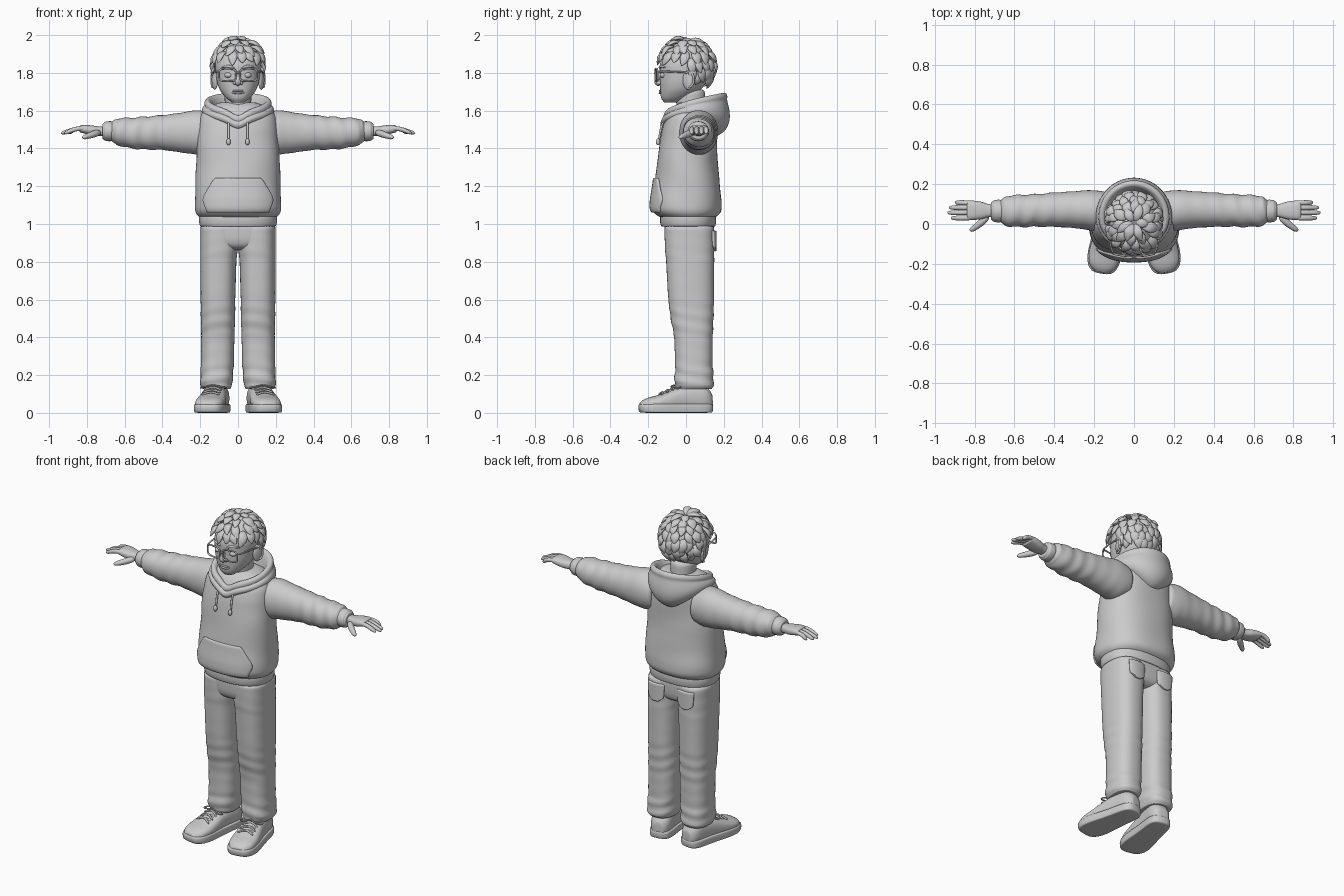
import bpy, bmesh, math, random
from mathutils import Vector, Matrix

random.seed(4)
if "Cube" in bpy.data.objects:
    bpy.data.objects.remove(bpy.data.objects["Cube"])

clay = bpy.data.materials.new("grey_clay")
clay.use_nodes = True
clay.diffuse_color = (0.6, 0.6, 0.6, 1)
clay.node_tree.nodes["Principled BSDF"].inputs["Base Color"].default_value = (0.6, 0.6, 0.6, 1)
clay.node_tree.nodes["Principled BSDF"].inputs["Roughness"].default_value = 0.8


def build(name, shells, mirror=False, sub=1, closed=False, solid=0, open_ends=False):
    """Skin each list of rings (or rows) into one object."""
    bm = bmesh.new()
    for rings in shells:
        rows = [[bm.verts.new(p) for p in r] for r in rings]
        n = len(rows[0])
        wrap = 0 if solid else n
        pairs = list(zip(rows, rows[1:])) + ([(rows[-1], rows[0])] if closed else [])
        for a, b in pairs:
            for i in range(wrap or n - 1):
                j = (i + 1) % n
                bm.faces.new((a[i], a[j], b[j], b[i]))
        if not (closed or solid or open_ends):
            bm.faces.new(rows[0])
            bm.faces.new(rows[-1])
    bmesh.ops.recalc_face_normals(bm, faces=bm.faces)
    me = bpy.data.meshes.new(name)
    bm.to_mesh(me)
    bm.free()
    me.materials.append(clay)
    ob = bpy.data.objects.new(name, me)
    bpy.context.collection.objects.link(ob)
    if mirror:
        ob.modifiers.new("mirror", "MIRROR").use_mirror_merge = False
    if solid:
        m = ob.modifiers.new("solid", "SOLIDIFY")
        m.thickness, m.offset = solid, 0
    if sub:
        m = ob.modifiers.new("smooth", "SUBSURF")
        m.levels = m.render_levels = sub
    for f in me.polygons:
        f.use_smooth = True
    return ob


def at(table, k):
    """Linear lookup in a table whose first column is the key."""
    k = min(max(k, table[0][0]), table[-1][0])
    for a, b in zip(table, table[1:]):
        if k <= b[0]:
            t = (k - a[0]) / (b[0] - a[0])
            return [x + (y - x) * t for x, y in zip(a, b)]


def curve(t, p):
    c, s = math.cos(t), math.sin(t)
    return (math.copysign(abs(c) ** (2 / p), c), math.copysign(abs(s) ** (2 / p), s))


AXES = {"x": lambda k, a, b: Vector((k, a, b)), "y": lambda k, a, b: Vector((a, k, b)),
        "z": lambda k, a, b: Vector((a, b, k))}


def loft(name, table, axis="z", p=2.4, n=28, split=3, fold=None, mirror=False, xf=None, sub=1):
    """Rows are (key, min a, max a, min b, max b) of the section's bounding box."""
    keys = [a[0] + (b[0] - a[0]) * i / split for a, b in zip(table, table[1:]) for i in range(split)]
    rings = []
    for k in keys + [table[-1][0]]:
        lo, mid, hi = (at(table, k + d) for d in (-0.008, 0, 0.008))
        a0, a1, b0, b1 = [(x + y + z) / 3 for x, y, z in zip(lo, mid, hi)][1:]
        ring = []
        for i in range(n):
            t = math.tau * i / n
            c, s = curve(t, p)
            f = 1 + (fold(k, t) if fold else 0)
            v = AXES[axis](k, (a0 + a1) / 2 + c * f * (a1 - a0) / 2, (b0 + b1) / 2 + s * f * (b1 - b0) / 2)
            ring.append(xf @ v if xf else v)
        rings.append(ring)
    return build(name, [rings], mirror, sub)


def tube(pts, radii, n=8, flat=1.0, up=(0, 0, 1), closed=False):
    """Rings along a path; flat squashes the section along the up direction."""
    pts = [Vector(q) for q in pts]
    rings = []
    for i, q in enumerate(pts):
        nxt = pts[(i + 1) % len(pts)] if closed else pts[min(i + 1, len(pts) - 1)]
        d = (nxt - pts[i - 1 if closed else max(i - 1, 0)]).normalized()
        u = d.cross(Vector(up)).normalized()
        v = u.cross(d)
        r = radii[i] if isinstance(radii, (list, tuple)) else radii
        rings.append([q + u * r * math.cos(math.tau * j / n) + v * r * flat * math.sin(math.tau * j / n)
                      for j in range(n)])
    return rings


def ball(name, loc, scale, rot=0, mirror=False):
    m = Matrix.Translation(loc) @ Matrix.Rotation(rot, 4, "Z") @ Matrix.Diagonal((*scale, 1))
    rings = [[m @ Vector((math.sin(f) * math.cos(t * math.pi / 8), math.sin(f) * math.sin(t * math.pi / 8),
                          math.cos(f))) for t in range(16)] for f in [0.05 + i * 0.304 for i in range(11)]]
    return build(name, [rings], mirror, 1)


def surface(table, x, z, side, p=2.4):
    _, x0, x1, y0, y1 = at(table, z)
    u = min(abs((x - (x0 + x1) / 2) / ((x1 - x0) / 2)), 1)
    return (y0 + y1) / 2 + side * (y1 - y0) / 2 * (1 - u ** p) ** (1 / p)


def patch(name, outline, body, side, mirror=False):
    """Sewn-on cloth following the body; outline rows are (z, left, right)."""
    rows = []
    for i in range(13):
        z, x0, x1 = at(outline, outline[0][0] + (outline[-1][0] - outline[0][0]) * i / 12)
        xs = [x0 + (x1 - x0) * j / 16 for j in range(17)]
        rows.append([Vector((x, surface(body, x, z, side) + side * 0.004, z)) for x in xs])
    return build(name, [rows], mirror, 1, solid=0.016)


# Hooded top
torso = [(z, -x, x, a, b) for z, x, a, b in (
    (1.035, .20, -.13, .15), (1.05, .22, -.165, .178), (1.08, .23, -.182, .19), (1.13, .23, -.18, .19),
    (1.2, .226, -.168, .18), (1.3, .222, -.155, .17), (1.4, .22, -.145, .166), (1.5, .212, -.128, .166),
    (1.56, .205, -.11, .166), (1.6, .185, -.085, .155), (1.63, .14, -.06, .13), (1.645, .08, -.03, .09))]
loft("hoodie_body", torso, n=40, fold=lambda z, t: .01 * math.sin(z * 26 + 2 * math.sin(2 * t)) * (z < 1.5))
hem = [(z, -x, x, a, b) for z, x, a, b in (
    (.985, .195, -.125, .15), (.992, .207, -.138, .16), (1.045, .212, -.142, .164), (1.052, .2, -.13, .15))]
loft("hoodie_hem", hem, n=36, split=2)
patch("front_pocket", [(1.06, -.165, .165), (1.125, -.19, .19), (1.15, -.183, .183), (1.23, -.135, .135),
                       (1.245, -.122, .122)], torso, -1)

# Sleeves and cuffs
sleeve = [(.13, -.03, .16, 1.38, 1.58), (.21, -.035, .172, 1.365, 1.606), (.3, -.02, .165, 1.378, 1.59),
          (.4, -.015, .158, 1.392, 1.576), (.5, -.014, .15, 1.394, 1.568), (.57, -.016, .147, 1.4, 1.563),
          (.64, -.012, .142, 1.417, 1.56), (.66, -.0, .13, 1.43, 1.55), (.672, .015, .115, 1.445, 1.535)]
loft("sleeve", sleeve, "x", 2.1, mirror=True, split=4,
     fold=lambda x, t: (.012 + .035 * (x > .42)) * math.sin(x * 75 + 2 * math.sin(t + 1)) * (x < .655))
loft("cuff", [(.655, .015, .115, 1.445, 1.54), (.665, .006, .124, 1.436, 1.546), (.7, .008, .122, 1.438, 1.544),
              (.715, .014, .116, 1.444, 1.538), (.718, .03, .1, 1.46, 1.52)], "x", 2, n=20, mirror=True)

# Hands
loft("palm", [(.69, .035, .098, 1.465, 1.515), (.73, .034, .1, 1.466, 1.516), (.77, .022, .114, 1.468, 1.522),
              (.82, .018, .12, 1.48, 1.527), (.84, .024, .114, 1.486, 1.52)], "x", 2.6, n=16, mirror=True)
fingers = [tube([(.8, y, 1.503), (.84, y, 1.508), (.88, y * 1.03 - .002, 1.497), (tip - .012, y * 1.03 - .002, 1.483),
                 (tip, y * 1.03 - .002, 1.479)], [.012, .0145, .014, .012, .005], flat=.95)
           for y, tip in ((.031, .92), (.057, .938), (.082, .93), (.106, .9))]
thumb = tube([(.73, .045, 1.487), (.76, .012, 1.477), (.79, -.012, 1.467), (.815, -.029, 1.459), (.824, -.035, 1.457)],
             [.018, .021, .017, .014, .006])
build("fingers", fingers + [thumb], True)

# Hood: one swept profile that droops towards the back
profile = [(-.075, -.13), (-.05, -.07), (-.03, -.025), (-.016, .004), (0, .012), (.014, .004), (.018, -.016),
           (.012, -.023), (.024, -.036), (.034, -.07), (.02, -.105), (-.03, -.13)]
hood = []
for i in range(48):
    t = math.tau * i / 48
    c, s = math.cos(t), math.sin(t)
    b = (1 + s) / 2
    rim = 1.588 + .098 * b ** .65 - .025 * math.exp(-(c / .25) ** 2) * (s < 0)
    row = []
    for r, h in profile:
        drop = h * (.62 + 1.1 * b ** 3) if h < -.03 else h
        row.append(Vector((c * (.162 + r), .035 + s * ((.168 if s > 0 else .142) + r), rim + drop)))
    hood.append(row)
build("hood", [hood], closed=True)

# Drawstrings
cord = [(.05, surface(torso, .05, z, -1) - .008, z) for z in (1.585, 1.56, 1.53, 1.5, 1.47, 1.44)]
build("drawstrings", [tube(cord, .0065, up=(0, 1, 0))], True)
ball("drawstring_knobs", (.05, cord[-1][1] - .004, 1.435), (.012, .012, .018), mirror=True)

# Trousers
pelvis = [(z, -x, x, a, b) for z, x, a, b in (
    (.86, .1, -.06, .1), (.88, .185, -.1, .138), (.92, .198, -.113, .147), (1.01, .2, -.116, .15))]
loft("trouser_seat", pelvis, p=2.8, n=36)
leg = [(.125, .045, .185, -.045, .13), (.135, .032, .197, -.058, .146), (.17, .028, .201, -.062, .148),
       (.25, .022, .197, -.058, .141), (.4, .018, .196, -.062, .142), (.5, .015, .197, -.082, .146),
       (.6, .014, .198, -.095, .149), (.8, .008, .2, -.106, .15), (.87, .001, .2, -.112, .15),
       (1.0, -.002, .2, -.116, .15)]
loft("trouser_leg", leg, p=2.5, mirror=True, split=5, fold=lambda z, t: (
    .03 * math.exp(-((z - .2) / .08) ** 2) + .02 * math.exp(-((z - .47) / .1) ** 2) + .006)
    * math.sin(z * 85 + 2.2 * math.sin(t + .6)))
patch("back_pocket", [(.855, .085, .115), (.88, .05, .15), (.965, .045, .155)], leg, 1, True)

# Shoes, toes turned out
turn = Matrix.Translation((.112, .05, 0)) @ Matrix.Rotation(math.radians(10), 4, "Z") @ Matrix.Translation((0, -.05, 0))
last = [(-.248, .03, .05), (-.235, .055, .068), (-.2, .075, .082), (-.15, .08, .094), (-.09, .075, .118),
        (-.04, .068, .14), (.03, .064, .152), (.09, .062, .15), (.125, .05, .125), (.14, .025, .09)]
loft("shoe_upper", [(y, -w, w, .01, h) for y, w, h in last], "y", 2.5, n=24, mirror=True, xf=turn)
side = [(w + .006, y * 1.02) for y, w, _ in last]
outline = side + [(-w, y) for w, y in reversed(side)]
build("shoe_sole", [[[turn @ Vector((x * f, y * f, z)) for x, y in outline]
                     for z, f in ((0, .93), (.002, .97), (.01, 1), (.036, 1.01), (.045, .99), (.048, .93))]], True)
laces = []
for y in (-.125, -.095, -.065):
    for d in (-1, 1):
        laces.append(tube([turn @ Vector((x, y + d * x * .3, at(last, y)[2] + .007 - 7 * x * x))
                           for x in (-.05, -.025, 0, .025, .05)], .0065, 6))
for d in (-1, 1):
    bow = [(d * .035 * (1 - math.cos(a)), -.055 - .02 * math.sin(a), .148 - .008 * (1 - math.cos(a)))
           for a in [i * math.tau / 10 for i in range(11)]]
    laces.append(tube([turn @ Vector(q) for q in bow], .005, 6))
build("laces", laces, True)

# Head and face
head = [(z, -x, x, a, b) for z, x, a, b in (
    (1.642, .025, -.11, -.05), (1.65, .045, -.125, -.02), (1.675, .072, -.135, .03), (1.71, .098, -.137, .08),
    (1.75, .112, -.139, .11), (1.79, .118, -.139, .125), (1.84, .122, -.141, .135), (1.9, .112, -.12, .125),
    (1.94, .08, -.08, .09), (1.955, .03, -.03, .04))]
loft("head", head, p=2.2, n=32)
loft("neck", [(1.56, -.08, .08, -.055, .115), (1.62, -.07, .07, -.05, .105), (1.72, -.072, .072, -.06, .1)], p=2)
build("nose", [tube([(0, -.13, 1.812), (0, -.143, 1.785), (0, -.157, 1.757), (0, -.152, 1.743), (0, -.135, 1.737)],
                    [.008, .012, .018, .017, .01], up=(0, 1, 0))])
ball("nostril_wings", (.016, -.143, 1.747), (.011, .014, .01), mirror=True)
ball("eyes", (.05, -.118, 1.788), (.022, .021, .016), mirror=True)
for name, z, r in (("upper_lip", 1.704, .0075), ("lower_lip", 1.693, .0085)):
    build(name, [tube([(x, surface(head, x, z, -1, 2.2) - .002, z + abs(x) * .04) for x in (-.036, -.02, 0, .02, .036)],
                      [.002, r * .8, r, r * .8, .002], flat=.8)])
build("eyebrows", [tube([(x, surface(head, x, 1.83, -1, 2.2) - .002, z) for x, z in
                         ((.018, 1.824), (.04, 1.834), (.065, 1.836), (.088, 1.826))], [.004, .009, .008, .002])], True)
ball("ears", (.123, .012, 1.762), (.014, .032, .052), rot=-.35, mirror=True)
build("ear_rims", [tube([(.134 + .006 * math.sin(a), .015 + .027 * math.sin(a), 1.765 + .043 * math.cos(a))
                         for a in [i * .5 - .8 for i in range(9)]], .007, 6, up=(1, 0, 0))], True)

# Glasses
rim = []
for i in range(28):
    c, s = curve(math.tau * i / 28, 4)
    rim.append((.056 + .045 * c, -.162 + .012 * (c + 1) ** 2 / 4, 1.789 + .033 * s))
build("glasses_rims", [tube(rim, .0058, 6, up=(0, 1, 0), closed=True)], True, closed=True)
build("glasses_bridge", [tube([(x, -.165, 1.797 + .003 * (x == 0)) for x in (-.014, 0, .014)], .005)])
build("glasses_temples", [tube([(.1, -.15, 1.806), (.115, -.13, 1.808), (.128, -.05, 1.806), (.132, .02, 1.802),
                                (.13, .04, 1.785)], .0055, 6)], True)

# Hair: a scalp cap and layered pointed locks
centre, size = Vector((0, .008, 1.835)), Vector((.128, .134, .135))


def scalp(f, a, lift=0.0):
    d = Vector((math.sin(f) * math.cos(a), math.sin(f) * math.sin(a), math.cos(f)))
    return centre + Vector([d[i] * (size[i] + lift) for i in range(3)])


def hairline(a):
    return 1.42 + .78 * max(0, math.sin(a) + .15) ** .6


build("hair_cap", [[[scalp(hairline(math.tau * j / 32) * (i + .1) / 10, math.tau * j / 32) for j in range(32)]
                    for i in range(11)]], open_ends=True)
locks = []
for f, count in ((.12, 6), (.4, 10), (.7, 14), (1.0, 17), (1.3, 19), (1.6, 20), (1.85, 20)):
    for i in range(count):
        a = math.tau * (i + random.uniform(-.3, .3) + f) / count
        if f > hairline(a) - .12:
            continue
        front = max(0, -math.sin(a))
        span = random.uniform(.42, .58)
        lift = random.uniform(.012, .024) + .014 * front
        sway = random.uniform(-.2, .2)
        w = random.uniform(.026, .033)
        path = [scalp(f + span * t, a + sway * t * t, lift * g)
                for t, g in ((-.15, -.3), (.2, .55), (.5, .85), (.8, .9), (1, 1.1))]
        locks.append(tube(path, [w * .45, w * .9, w, w * .6, w * .06], 8, .45, up=path[2] - centre))
build("hair_locks", locks)
